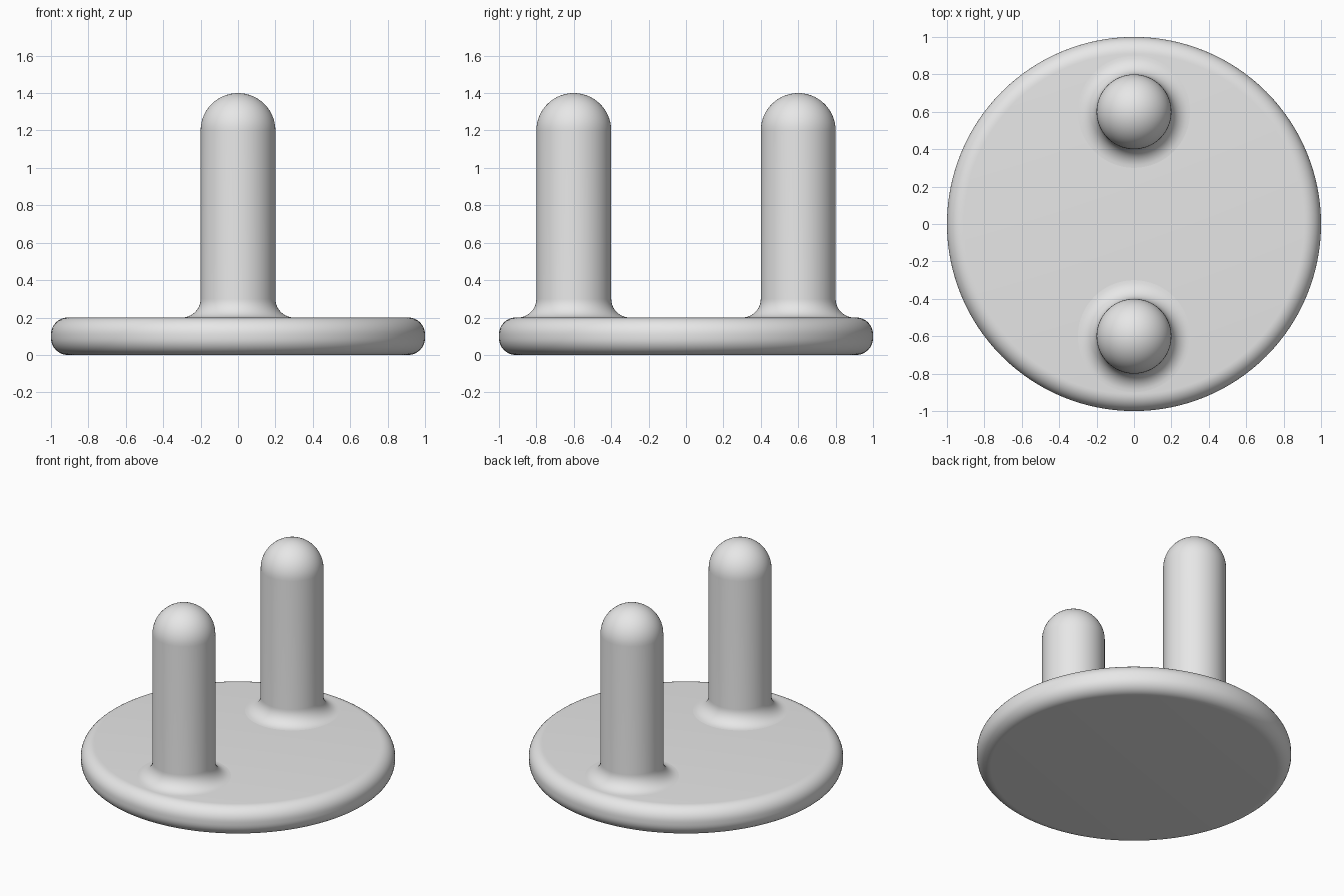
import bpy, bmesh, math

if "Cube" in bpy.data.objects:
    bpy.data.objects.remove(bpy.data.objects["Cube"])

grey = bpy.data.materials.new("light grey")
grey.diffuse_color = (0.8, 0.8, 0.8, 1)
grey.use_nodes = True
grey.node_tree.nodes["Principled BSDF"].inputs["Base Color"].default_value = grey.diffuse_color


def arc(cx, cz, r, a0, a1, n=10):
    """Points of an arc in the r-z plane, angles in degrees."""
    return [(cx + r * math.cos(math.radians(a0 + (a1 - a0) * i / n)),
             cz + r * math.sin(math.radians(a0 + (a1 - a0) * i / n)))
            for i in range(n + 1)]


def lathe(name, profile, y=0.0, steps=64):
    """Revolve a bottom-to-top profile around z."""
    bm = bmesh.new()
    vs = [bm.verts.new((max(r, 0), 0, z)) for r, z in profile]
    es = [bm.edges.new(p) for p in zip(vs, vs[1:])]
    bmesh.ops.spin(bm, geom=vs + es, cent=(0, 0, 0), axis=(0, 0, 1),
                   angle=2 * math.pi, steps=steps, use_duplicate=False)
    bmesh.ops.remove_doubles(bm, verts=bm.verts, dist=1e-5)
    bmesh.ops.recalc_face_normals(bm, faces=bm.faces)
    # make sure the normals point up and out
    top = max(bm.faces, key=lambda f: f.calc_center_median().z)
    if top.normal.z < 0:
        bmesh.ops.reverse_faces(bm, faces=bm.faces)
    me = bpy.data.meshes.new(name)
    bm.to_mesh(me)
    bm.free()
    me.materials.append(grey)
    ob = bpy.data.objects.new(name, me)
    ob.location.y = y
    bpy.context.collection.objects.link(ob)
    bpy.ops.object.select_all(action='DESELECT')
    ob.select_set(True)
    bpy.context.view_layer.objects.active = ob
    bpy.ops.object.shade_smooth_by_angle(angle=math.radians(35))


# Round base plate with a rounded rim
R = 0.09
lathe("base_plate",
      [(0, 0)] + arc(1 - R, R, R, -90, 0) + arc(1 - R, 0.2 - R, R, 0, 90) + [(0, 0.2)],
      steps=128)

# Two domed pegs, each with a flared fillet where it meets the plate
peg = arc(0.3, 0.3, 0.1, 270, 180) + arc(0, 1.2, 0.2, 0, 90, 14)
lathe("front_peg", peg, -0.6)
lathe("back_peg", peg, 0.6)
